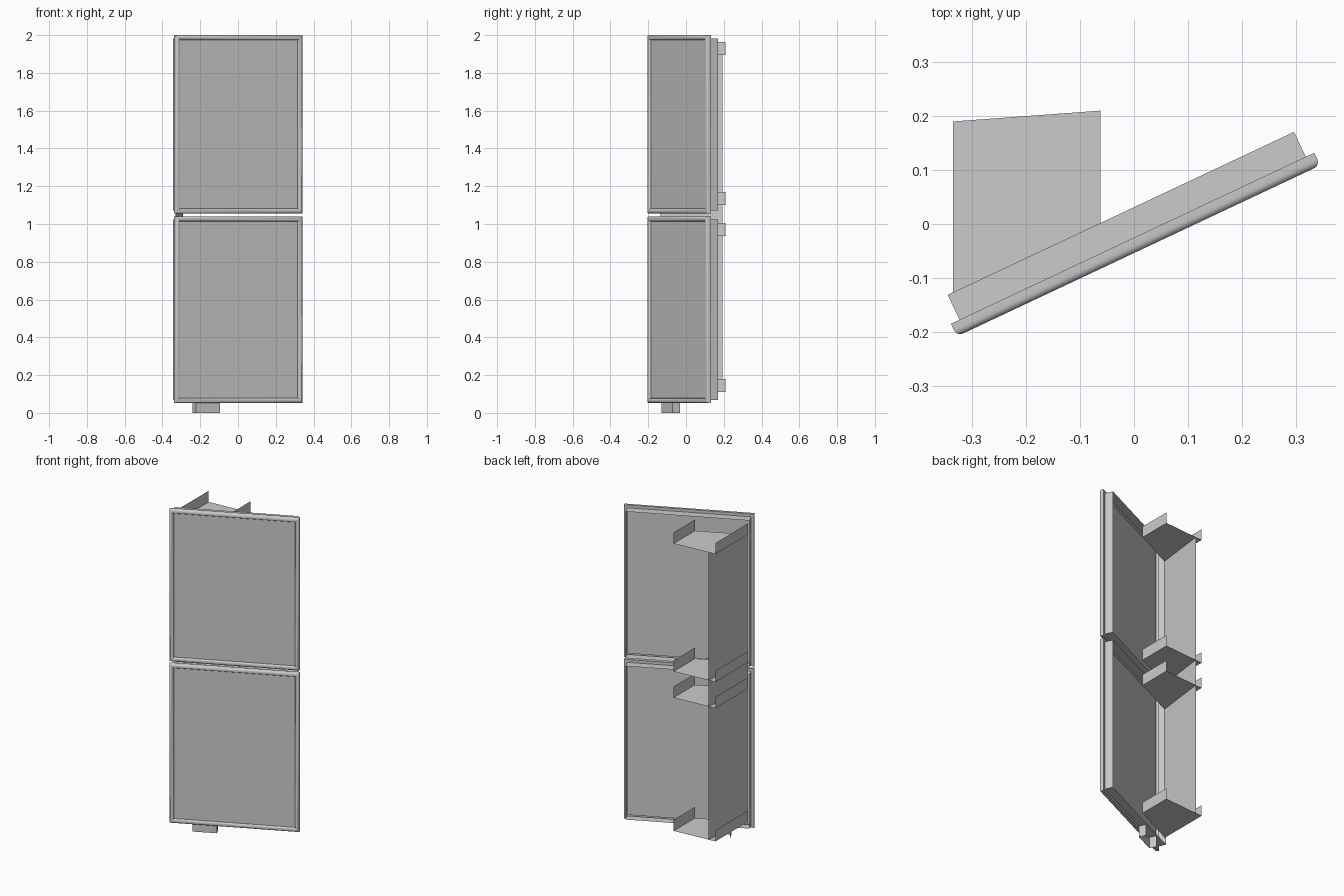
import bpy, math
from mathutils import Vector

if "Cube" in bpy.data.objects:
    bpy.data.objects.remove(bpy.data.objects["Cube"])

ANG = math.radians(25.2)
U = Vector((math.cos(ANG), math.sin(ANG), 0))     # along the panel
N = Vector((-math.sin(ANG), math.cos(ANG), 0))    # towards the back
O = Vector((0.0085, -0.05, 0))                    # middle of the front plane
HALF = 0.372


def P(u, n, z):
    return O + U * u + N * n + Vector((0, 0, z))


def make(name, verts, faces, smooth=False):
    me = bpy.data.meshes.new(name)
    me.from_pydata([tuple(v) for v in verts], [], faces)
    me.update()
    ob = bpy.data.objects.new(name, me)
    bpy.context.collection.objects.link(ob)
    if smooth:
        bpy.ops.object.select_all(action='DESELECT')
        bpy.context.view_layer.objects.active = ob
        ob.select_set(True)
        bpy.ops.object.shade_smooth_by_angle(angle=math.radians(40))
    return ob


# frame section: (inset from outer edge, depth), rounded bead then rear wall
bead = [(0.013 + 0.013 * math.cos(math.radians(a)),
         0.013 - 0.013 * math.sin(math.radians(a))) for a in range(0, 181, 20)]
profile = bead + [(0, 0.026), (0.0175, 0.026), (0.0175, 0.077)]


def framed_panel(name, z0, z1):
    verts, faces = [], []
    for i, d in profile:
        h = HALF - i
        verts += [P(-h, d, z0 + i), P(h, d, z0 + i), P(h, d, z1 - i), P(-h, d, z1 - i)]
    for r in range(len(profile) - 1):
        for k in range(4):
            a, b = r * 4 + k, r * 4 + (k + 1) % 4
            faces.append((a, a + 4, b + 4, b))
    make(name + "_frame", verts, faces, True)
    # flat sheet held inside the frame
    i, d = 0.0175, 0.013
    h = HALF - i
    make(name + "_sheet",
         [P(-h, d, z0 + i), P(h, d, z0 + i), P(h, d, z1 - i), P(-h, d, z1 - i)],
         [(0, 1, 2, 3)])


framed_panel("lower_panel", 0.052, 1.04)
framed_panel("upper_panel", 1.055, 2.0)

# rear shelf brackets with two upturned flanges
outline = [(-0.062, 0.0), (-0.062, 0.21), (-0.335, 0.19), (-0.335, -0.13)]
for n, z in enumerate((0.11, 0.937, 1.10, 1.894)):
    v = [(x, y, z) for x, y in outline] + [(x, y, z + 0.069) for x, y in outline]
    make(f"bracket_{n + 1}", v, [(0, 1, 2, 3), (0, 4, 5, 1), (2, 6, 7, 3)])

# upright rear web joining the brackets
make("rear_web", [(-0.33, -0.134, 0.11), (-0.29, 0.193, 0.11),
                  (-0.29, 0.193, 1.894), (-0.33, -0.134, 1.894)], [(0, 1, 2, 3)])

# foot channel under the lower panel, open at the back
c = [(-0.242, 0.07), (-0.242, 0.025), (-0.103, 0.025), (-0.103, 0.07)]
make("foot", [P(u, n, 0) for u, n in c] + [P(u, n, 0.07) for u, n in c],
     [(k, k + 1, k + 5, k + 4) for k in range(3)])
